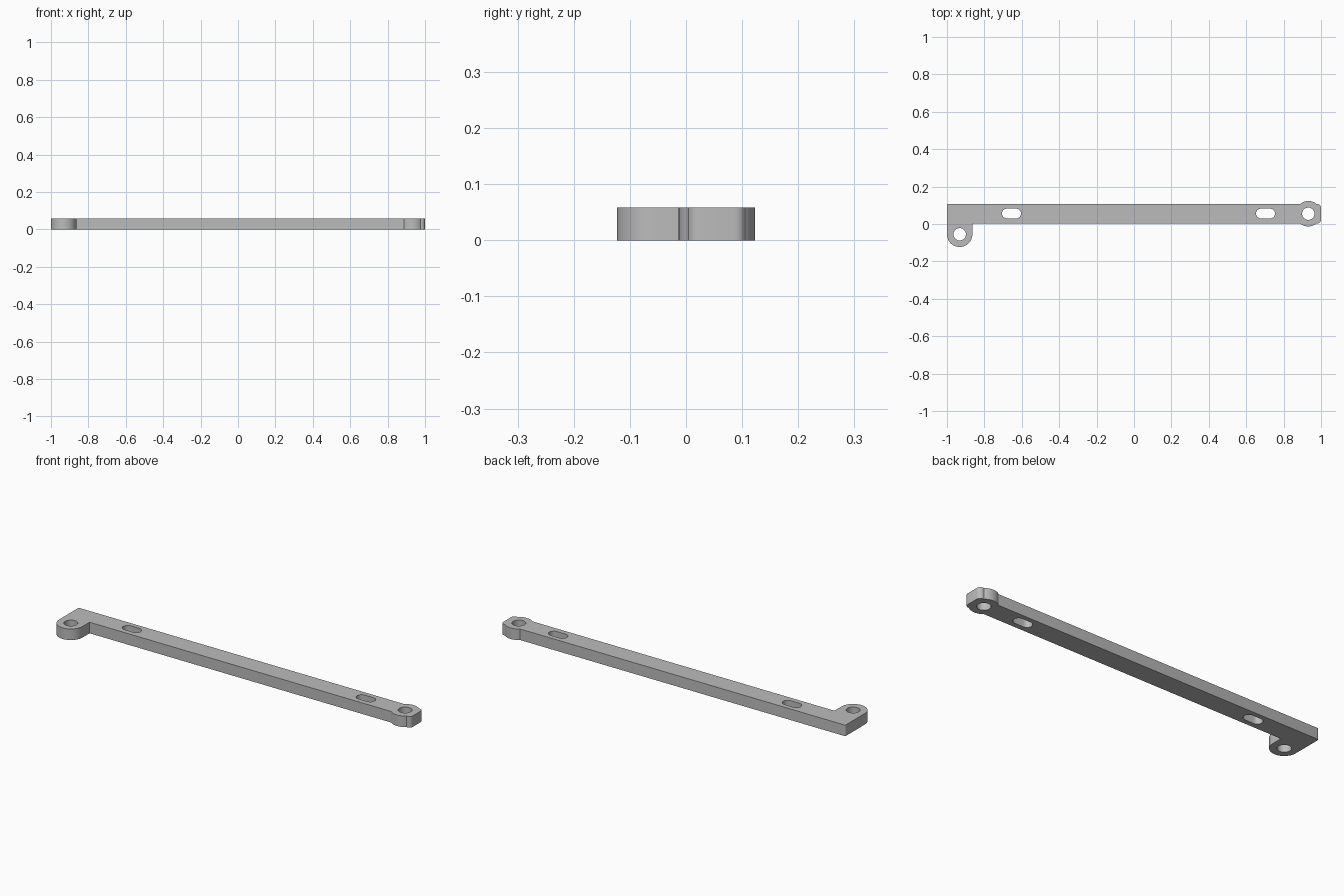
import bpy
from math import cos, sin, asin, degrees, radians

cube = bpy.data.objects.get("Cube")
if cube:
    bpy.data.objects.remove(cube, do_unlink=True)

HEIGHT = 0.058
BACK, FRONT = 0.107, 0.003      # long edges of the bar
EYE_X, EYE_Y, EYE_R = 0.932, 0.055, 0.068
HOLE_R, SLOT_R = 0.033, 0.026
END_R, CORNER_R = 0.02, 0.008


def arc(cx, cy, r, start, end, steps=16):
    angles = [radians(start + (end - start) * i / steps) for i in range(steps + 1)]
    return [(cx + r * cos(a), cy + r * sin(a)) for a in angles]


def circle(cx, cy, r):
    return arc(cx, cy, r, 0, 360, 40)[:-1]


def slot(cx, cy, half):
    return (arc(cx + half, cy, SLOT_R, -90, 90)
            + arc(cx - half, cy, SLOT_R, 90, 270))


# Outer outline: hanging tab, bar, round eye, rounded bar end
meet = degrees(asin((EYE_Y - FRONT) / EYE_R))
outline = (
    arc(-EYE_X, -EYE_Y, EYE_R, 180, 360, 24)
    + [(EYE_R - EYE_X, FRONT)]
    + arc(EYE_X, EYE_Y, EYE_R, 180 + meet, 360 - meet)
    + arc(1 - END_R, FRONT + END_R, END_R, -90, 0, 6)
    + arc(1 - END_R, BACK - END_R, END_R, 0, 90, 6)
    + arc(EYE_X, EYE_Y, EYE_R, meet, 180 - meet)
    + arc(CORNER_R - 1, BACK - CORNER_R, CORNER_R, 90, 180, 4)
)

# Mounting holes and slots
loops = [outline,
         circle(-EYE_X, -EYE_Y, HOLE_R), circle(EYE_X, EYE_Y, HOLE_R),
         slot(-0.655, 0.056, 0.025), slot(0.703, 0.056, 0.025)]

curve = bpy.data.curves.new("bracket_profile", "CURVE")
curve.dimensions = "2D"
curve.fill_mode = "BOTH"
curve.extrude = HEIGHT / 2
for pts in loops:
    spline = curve.splines.new("POLY")
    spline.points.add(len(pts) - 1)
    for p, (x, y) in zip(spline.points, pts):
        p.co = (x, y, 0, 1)
    spline.use_cyclic_u = True

bar = bpy.data.objects.new("mounting_bar", curve)
bpy.context.collection.objects.link(bar)
bar.location.z = HEIGHT / 2

# Plain grey
grey = bpy.data.materials.new("grey")
grey.use_nodes = True
colour = (0.5, 0.5, 0.5, 1)
grey.diffuse_color = colour
grey.node_tree.nodes["Principled BSDF"].inputs["Base Color"].default_value = colour
curve.materials.append(grey)

# Turn into a mesh, weld the caps to the walls and smooth the round walls
bpy.ops.object.select_all(action="DESELECT")
bar.select_set(True)
bpy.context.view_layer.objects.active = bar
bpy.ops.object.convert(target="MESH")
bpy.ops.object.mode_set(mode="EDIT")
bpy.ops.mesh.select_all(action="SELECT")
bpy.ops.mesh.remove_doubles(threshold=0.0001)
bpy.ops.mesh.normals_make_consistent(inside=False)
bpy.ops.object.mode_set(mode="OBJECT")
bpy.ops.object.shade_smooth_by_angle(angle=radians(30))
